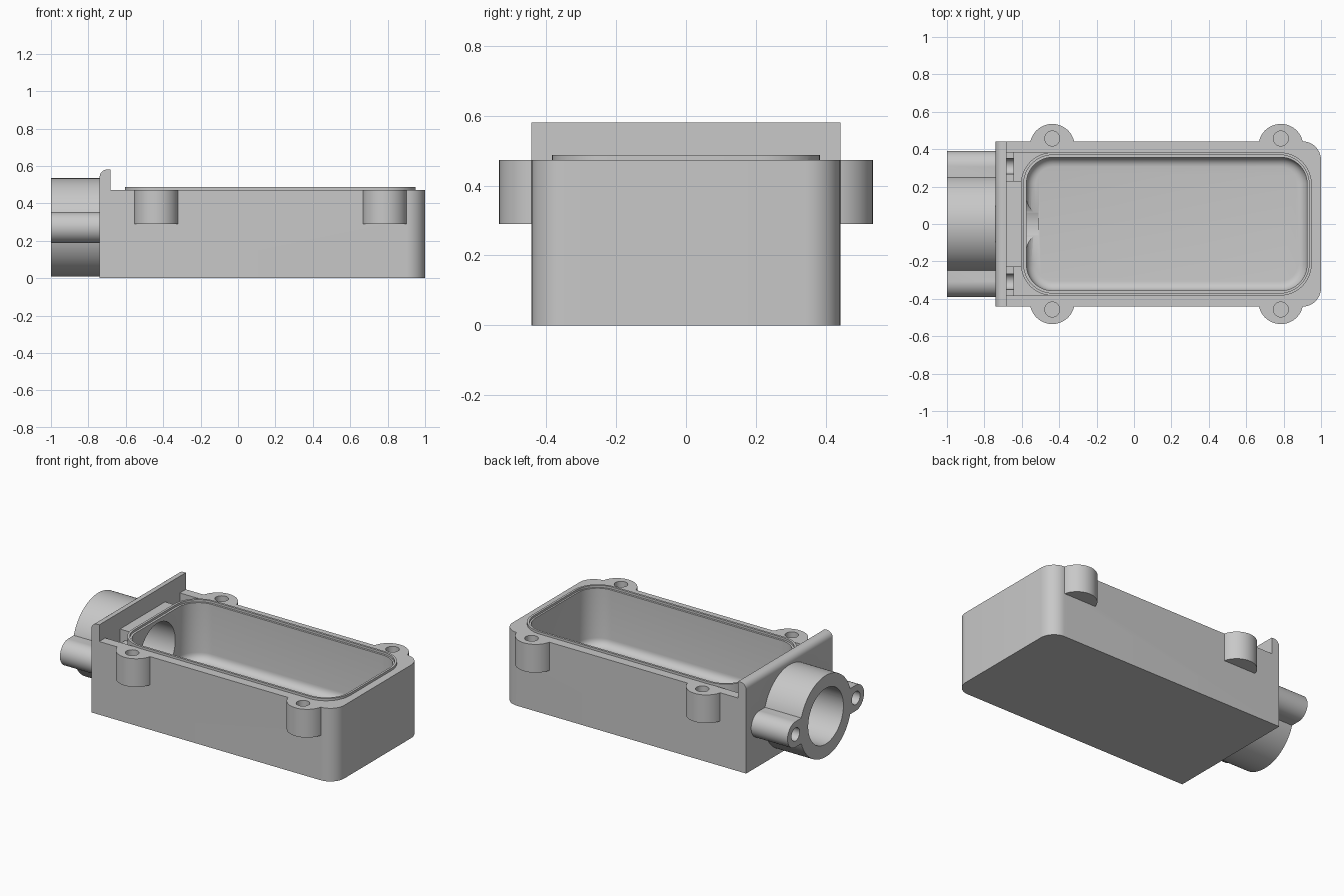
import bpy, bmesh, math
from mathutils import Matrix, Vector

cube = bpy.data.objects.get("Cube")
if cube:
    bpy.data.objects.remove(cube, do_unlink=True)

grey = bpy.data.materials.new("cast_grey")
grey.use_nodes = True
grey.diffuse_color = (0.58, 0.58, 0.58, 1)
grey.node_tree.nodes["Principled BSDF"].inputs["Base Color"].default_value = grey.diffuse_color


def make_object(name, bm):
    bmesh.ops.recalc_face_normals(bm, faces=bm.faces)
    mesh = bpy.data.meshes.new(name)
    bm.to_mesh(mesh)
    bm.free()
    mesh.materials.append(grey)
    obj = bpy.data.objects.new(name, mesh)
    bpy.context.collection.objects.link(obj)
    return obj


def prism(bm, points, offset):
    """Extrude a closed outline along an offset."""
    face = bm.faces.new([bm.verts.new(p) for p in points])
    new = bmesh.ops.extrude_face_region(bm, geom=[face])["geom"]
    bmesh.ops.translate(bm, vec=offset, verts=[v for v in new if isinstance(v, bmesh.types.BMVert)])


def box(name, x0, x1, y0, y1, z0, z1):
    bm = bmesh.new()
    prism(bm, [(x0, y0, z0), (x1, y0, z0), (x1, y1, z0), (x0, y1, z0)], Vector((0, 0, z1 - z0)))
    return make_object(name, bm)


def cylinder(name, start, end, radius, segments=48):
    start, end = Vector(start), Vector(end)
    axis = end - start
    bm = bmesh.new()
    bmesh.ops.create_cone(bm, cap_ends=True, segments=segments, radius1=radius, radius2=radius,
                          depth=axis.length,
                          matrix=Matrix.Translation((start + end) / 2) @ axis.to_track_quat('Z', 'Y').to_matrix().to_4x4())
    return make_object(name, bm)


def rounded_block(name, x0, x1, half_y, z0, z1, radius, floor_fillet=0):
    """Rounded rectangle in plan, optionally with a filleted lower edge."""
    steps = 12
    points = []
    for i, (cx, cy) in enumerate([(x1 - radius, half_y - radius), (x0 + radius, half_y - radius),
                                  (x0 + radius, radius - half_y), (x1 - radius, radius - half_y)]):
        for s in range(steps + 1):
            a = math.pi / 2 * (i + s / steps)
            points.append((cx + radius * math.cos(a), cy + radius * math.sin(a), z0))
    bm = bmesh.new()
    prism(bm, points, Vector((0, 0, z1 - z0)))
    if floor_fillet:
        rim = [e for e in bm.edges if all(abs(v.co.z - z0) < 1e-5 for v in e.verts)]
        bmesh.ops.bevel(bm, geom=rim, offset=floor_fillet, segments=6, profile=0.5, affect='EDGES')
    return make_object(name, bm)


def combine(target, other, operation):
    mod = target.modifiers.new(operation, 'BOOLEAN')
    mod.operation = operation
    mod.solver = 'EXACT'
    mod.object = other
    bpy.context.view_layer.objects.active = target
    bpy.ops.object.modifier_apply(modifier=mod.name)
    bpy.data.objects.remove(other, do_unlink=True)


TOP, HALF_Y = 0.473, 0.442
PLATE_X, PLATE_TOP = -0.683, 0.581
BOSSES = [(x, side) for x in (-0.437, 0.785) for side in (-1, 1)]
AXIS_Z, EAR_Y, EAR_R = 0.272, 0.308, 0.083

# Housing: side profile with the raised end plate, rounded far corners
round_r = 0.04
outline = [(-0.74, 0), (1, 0), (1, TOP), (PLATE_X, TOP), (PLATE_X, PLATE_TOP)]
for s in range(7):
    a = math.pi / 2 * (1 + s / 6)
    outline.append((-0.74 + round_r + round_r * math.cos(a), PLATE_TOP - round_r + round_r * math.sin(a)))
bm = bmesh.new()
prism(bm, [(x, -HALF_Y, z) for x, z in outline], Vector((0, 2 * HALF_Y, 0)))
corners = [e for e in bm.edges if all(abs(v.co.x - 1) < 1e-5 for v in e.verts)
           and abs(e.verts[0].co.z - e.verts[1].co.z) > 0.1]
bmesh.ops.bevel(bm, geom=corners, offset=0.1, segments=12, profile=0.5, affect='EDGES')
housing = make_object("housing", bm)

# Lid screw bosses
for x, side in BOSSES:
    combine(housing, cylinder("boss", (x, side * 0.415, 0.29), (x, side * 0.415, TOP), 0.12), 'UNION')

# Shallow corner shelves behind the end plate, closed off by the rounded lip
for side in (-1, 1):
    y0, y1 = sorted((side * 0.23, side * 0.381))
    combine(housing, box("shelf", PLATE_X, -0.44, y0, y1, 0.41, 0.7), 'DIFFERENCE')

# Sealing lip with a step inside it
combine(housing, rounded_block("lip", -0.605, 0.95, 0.383, 0.3, 0.488, 0.17), 'UNION')
combine(housing, rounded_block("lip_step", -0.59, 0.936, 0.369, TOP + 0.001, 0.7, 0.156), 'DIFFERENCE')

# Cable entry: main tube and two fixing ears joined to it by a flat web
combine(housing, cylinder("tube", (-1, 0, AXIS_Z), (-0.71, 0, AXIS_Z), 0.263, 96), 'UNION')
combine(housing, box("ear_web", -1, -0.71, -EAR_Y, EAR_Y, AXIS_Z - EAR_R, AXIS_Z + EAR_R), 'UNION')
for side in (-1, 1):
    combine(housing, cylinder("ear", (-1, side * EAR_Y, AXIS_Z), (-0.71, side * EAR_Y, AXIS_Z), EAR_R), 'UNION')

# Inner cavity, then the bore that opens into it
combine(housing, rounded_block("cavity", -0.575, 0.925, 0.356, 0.103, 0.7, 0.14, 0.05), 'DIFFERENCE')
combine(housing, cylinder("bore", (-1.1, 0, AXIS_Z), (-0.51, 0, AXIS_Z), 0.18, 96), 'DIFFERENCE')

# Nut pockets behind the end plate, and the ear screw holes running into them
for side in (-1, 1):
    y0, y1 = sorted((side * 0.23, side * 0.381))
    combine(housing, box("nut_pocket", PLATE_X, -0.645, y0, y1, AXIS_Z, 0.7), 'DIFFERENCE')
    combine(housing, cylinder("ear_hole", (-1.1, side * EAR_Y, AXIS_Z), (-0.645, side * EAR_Y, AXIS_Z), 0.042, 32), 'DIFFERENCE')

# Blind lid screw holes
for x, side in BOSSES:
    combine(housing, cylinder("boss_hole", (x, side * 0.457, 0.33), (x, side * 0.457, 0.7), 0.04, 32), 'DIFFERENCE')

bpy.ops.object.select_all(action='DESELECT')
housing.select_set(True)
bpy.context.view_layer.objects.active = housing
bpy.ops.object.shade_smooth_by_angle(angle=math.radians(30))
